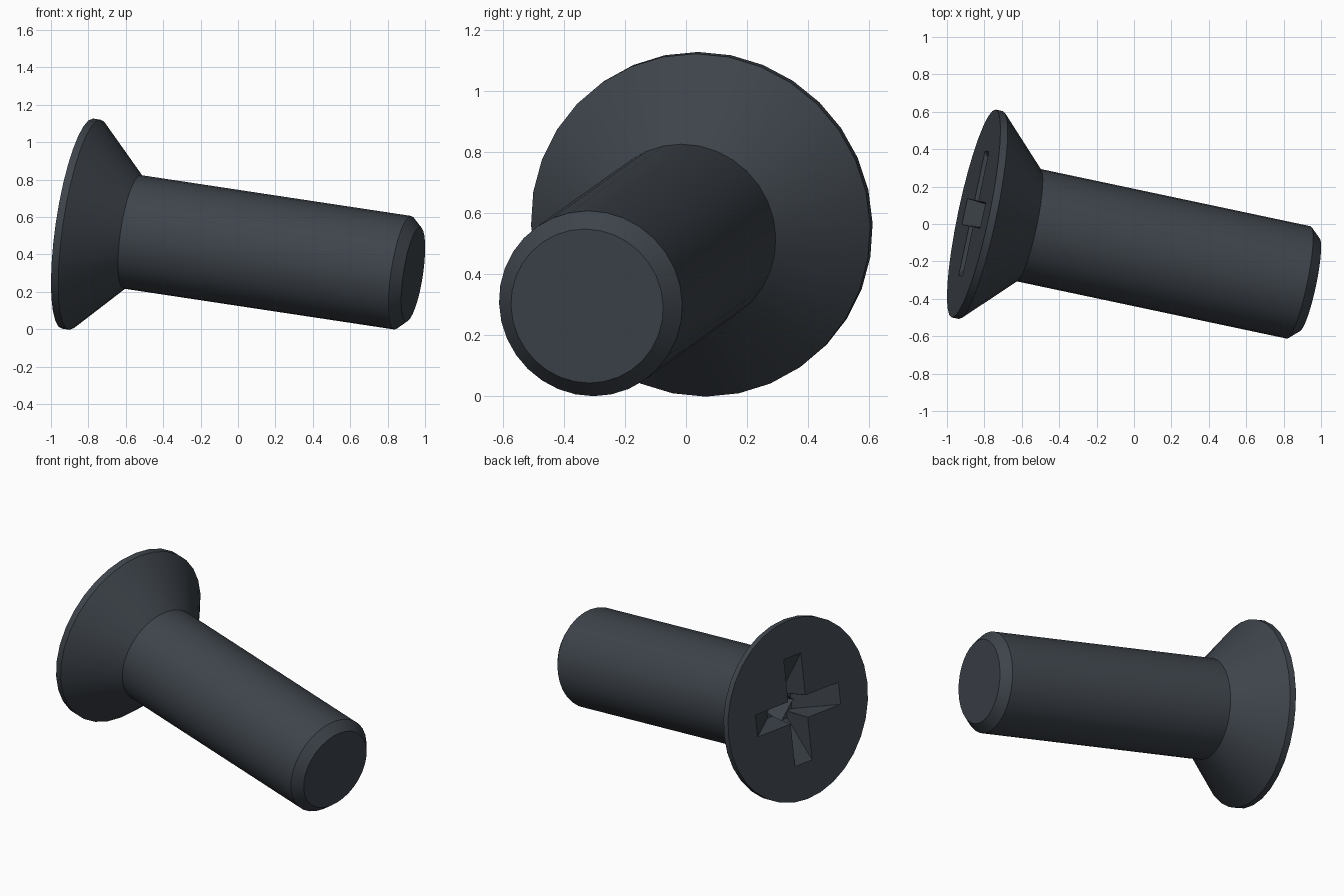
import bpy, bmesh
from math import pi, radians
from mathutils import Matrix, Vector

if "Cube" in bpy.data.objects:
    bpy.data.objects.remove(bpy.data.objects["Cube"], do_unlink=True)

# Dark blue-grey steel
COLOUR = (0.048, 0.058, 0.071, 1)
steel = bpy.data.materials.new("dark_steel")
steel.use_nodes = True
steel.diffuse_color = COLOUR
steel.node_tree.nodes["Principled BSDF"].inputs["Base Color"].default_value = COLOUR

# Tilted frame: local z runs from the head face to the tip, local y leans up
axis = Vector((1, -0.212, -0.151)).normalized()
up = (Vector((0, 0, 1)) - axis * axis.z).normalized()
frame = Matrix((up.cross(axis), up, axis)).transposed().to_4x4()
frame.translation = (-0.857, 0.056, 0.565)

LENGTH, HEAD_R, SHANK_R, TIP_R = 1.853, 0.568, 0.307, 0.255


def add_object(name, bm):
    bmesh.ops.recalc_face_normals(bm, faces=bm.faces)
    mesh = bpy.data.meshes.new(name)
    bm.to_mesh(mesh)
    bm.free()
    mesh.materials.append(steel)
    obj = bpy.data.objects.new(name, mesh)
    obj.matrix_world = frame
    bpy.context.collection.objects.link(obj)
    return obj


def lathe(name, profile, sides):
    """Stack rings of (radius, z) and cap both ends."""
    bm = bmesh.new()
    rings = []
    for r, z in profile:
        rings.append(bmesh.ops.create_circle(
            bm, segments=sides, radius=r, matrix=Matrix.Translation((0, 0, z)))["verts"])
    for a, b in zip(rings, rings[1:]):
        for i in range(sides):
            j = (i + 1) % sides
            bm.faces.new((a[i], a[j], b[j], b[i]))
    bm.faces.new(rings[0])
    bm.faces.new(rings[-1])
    return add_object(name, bm)


def tapered_cutter(name, mouth, floor, depth, turn=0):
    """Block from a wide mouth on the head face to a smaller floor inside."""
    over = 0.05
    bm = bmesh.new()
    bmesh.ops.create_cube(bm, size=1)
    for v in bm.verts:
        t = 1 if v.co.z > 0 else -over / depth
        for k in (0, 1):
            v.co[k] *= 2 * (mouth[k] + (floor[k] - mouth[k]) * t)
        v.co.z = depth * t
    bmesh.ops.rotate(bm, verts=bm.verts, matrix=Matrix.Rotation(turn, 3, "Z"))
    return add_object(name, bm)


# Countersunk head, straight shank and chamfered tip in one turned body
screw = lathe("screw_body", [
    (HEAD_R, 0), (HEAD_R, 0.04), (SHANK_R, 0.302),
    (SHANK_R, LENGTH - 0.057), (TIP_R, LENGTH)], 32)

# Cross recess: two tapered wings and a deeper square centre
cutters = [
    tapered_cutter("wing_cutter_across", (0.34, 0.07), (0.1, 0.055), 0.17),
    tapered_cutter("wing_cutter_upright", (0.34, 0.07), (0.1, 0.055), 0.17, pi / 2),
    tapered_cutter("centre_cutter", (0.1, 0.1), (0.065, 0.065), 0.3, pi / 4),
]
bpy.context.view_layer.objects.active = screw
for cutter in cutters:
    cutter.hide_render = True
    cut = screw.modifiers.new(cutter.name, "BOOLEAN")
    cut.operation = "DIFFERENCE"
    cut.solver = "EXACT"
    cut.object = cutter
    bpy.ops.object.modifier_apply(modifier=cut.name)
    bpy.data.objects.remove(cutter, do_unlink=True)

# Smooth round walls with crisp rims
screw.select_set(True)
bpy.ops.object.shade_smooth_by_angle(angle=radians(25))
